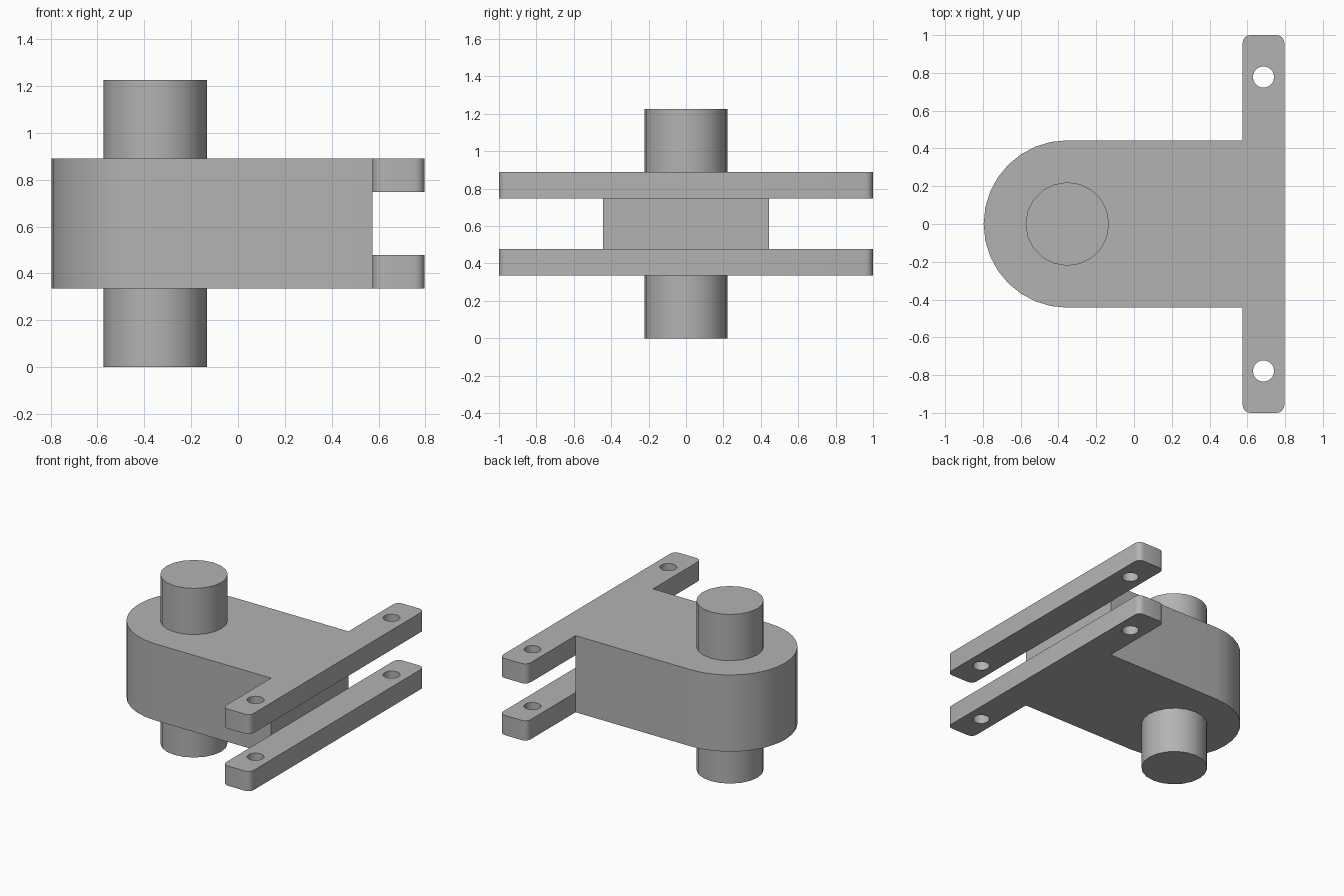
import bpy
import bmesh
from math import cos, sin, pi, radians

if "Cube" in bpy.data.objects:
    bpy.data.objects.remove(bpy.data.objects["Cube"], do_unlink=True)

steel = bpy.data.materials.new("plain grey")
steel.use_nodes = True
GREY = (0.45, 0.45, 0.45, 1)
steel.diffuse_color = GREY
steel.node_tree.nodes["Principled BSDF"].inputs["Base Color"].default_value = GREY

AXIS_X, BODY_R, SHAFT_R = -0.353, 0.443, 0.221
FLANGE_IN, FLANGE_OUT = 0.575, 0.796
LOW, HIGH, TOP = 0.335, 0.89, 1.225
CORNER_R, HOLE_R, HOLE_Y = 0.042, 0.056, 0.778


def arc(cx, cy, r, start, end, steps):
    """Points along an arc, angles in degrees."""
    angles = [radians(start + (end - start) * i / steps) for i in range(steps + 1)]
    return [(cx + r * cos(a), cy + r * sin(a)) for a in angles]


def prism(name, outline, z0, z1):
    """Extrude a counter-clockwise outline from z0 up to z1."""
    bm = bmesh.new()
    face = bm.faces.new([bm.verts.new((x, y, z0)) for x, y in outline])
    grown = bmesh.ops.extrude_face_region(bm, geom=[face], use_keep_orig=True)
    for v in grown["geom"]:
        if isinstance(v, bmesh.types.BMVert):
            v.co.z = z1
    bmesh.ops.recalc_face_normals(bm, faces=bm.faces)
    mesh = bpy.data.meshes.new(name)
    bm.to_mesh(mesh)
    bm.free()
    mesh.materials.append(steel)
    obj = bpy.data.objects.new(name, mesh)
    bpy.context.collection.objects.link(obj)
    return obj


def select(obj):
    bpy.ops.object.select_all(action="DESELECT")
    obj.select_set(True)
    bpy.context.view_layer.objects.active = obj


def cut(obj, cutter):
    """Subtract the cutter and throw it away."""
    mod = obj.modifiers.new("cut", "BOOLEAN")
    mod.operation, mod.solver, mod.object = "DIFFERENCE", "EXACT", cutter
    select(obj)
    bpy.ops.object.modifier_apply(modifier=mod.name)
    bpy.data.objects.remove(cutter, do_unlink=True)


def smooth(obj):
    select(obj)
    bpy.ops.object.shade_smooth_by_angle(angle=radians(30))


# Bracket: round-ended body joined to a wide cross bar with rounded corners
inset = 1 - CORNER_R
outline = arc(AXIS_X, 0, BODY_R, 90, 270, 16)
outline += [(FLANGE_IN, -BODY_R)]
outline += arc(FLANGE_IN + CORNER_R, -inset, CORNER_R, 180, 270, 4)
outline += arc(FLANGE_OUT - CORNER_R, -inset, CORNER_R, 270, 360, 4)
outline += arc(FLANGE_OUT - CORNER_R, inset, CORNER_R, 0, 90, 4)
outline += arc(FLANGE_IN + CORNER_R, inset, CORNER_R, 90, 180, 4)
outline += [(FLANGE_IN, BODY_R)]
bracket = prism("bracket", outline, LOW, HIGH)

# Slot that splits the cross bar into upper and lower flanges
slot = [(FLANGE_IN, -1.2), (1, -1.2), (1, 1.2), (FLANGE_IN, 1.2)]
cut(bracket, prism("slot_cutter", slot, 0.478, 0.748))

# Bolt holes through both flanges
for side in (-1, 1):
    circle = arc((FLANGE_IN + FLANGE_OUT) / 2, side * HOLE_Y, HOLE_R, 0, 360, 20)[:-1]
    cut(bracket, prism("hole_cutter", circle, 0.1, 1.1))
smooth(bracket)

# Shaft stubs above and below the body
circle = arc(AXIS_X, 0, SHAFT_R, 0, 360, 20)[:-1]
for name, z0, z1 in (("lower_shaft", 0, LOW), ("upper_shaft", HIGH, TOP)):
    smooth(prism(name, circle, z0, z1))
